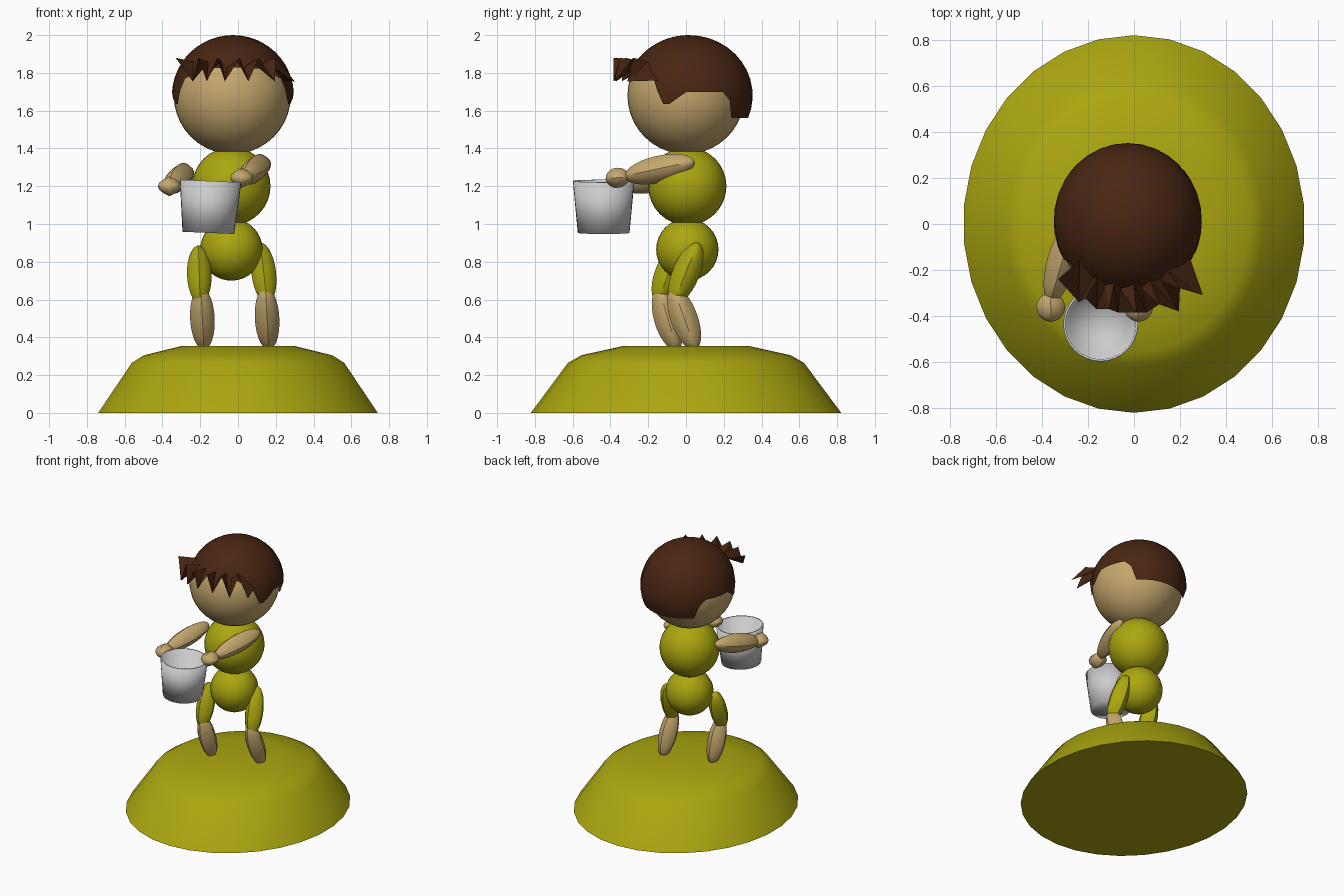
import bpy, bmesh
from math import sin, cos, pi, radians, acos, atan2, degrees
from mathutils import Vector, Matrix

if "Cube" in bpy.data.objects:
    bpy.data.objects.remove(bpy.data.objects["Cube"])


def material(name, rgb):
    m = bpy.data.materials.new(name)
    m.diffuse_color = (*rgb, 1)
    m.use_nodes = True
    m.node_tree.nodes["Principled BSDF"].inputs["Base Color"].default_value = m.diffuse_color
    return m


OLIVE = material("olive", (0.41, 0.385, 0.005))
SKIN = material("skin", (0.56, 0.39, 0.155))
HAIR = material("brown", (0.066, 0.019, 0.006))
PALE = material("pale_metal", (0.62, 0.62, 0.62))


def finish(name, bm, mat, angle, recalc=True):
    bmesh.ops.remove_doubles(bm, verts=bm.verts, dist=1e-5)
    if recalc:
        bmesh.ops.recalc_face_normals(bm, faces=bm.faces)
    me = bpy.data.meshes.new(name)
    bm.to_mesh(me)
    bm.free()
    ob = bpy.data.objects.new(name, me)
    bpy.context.collection.objects.link(ob)
    me.materials.append(mat)
    bpy.ops.object.select_all(action='DESELECT')
    ob.select_set(True)
    bpy.context.view_layer.objects.active = ob
    bpy.ops.object.shade_smooth_by_angle(angle=radians(angle))
    return ob


def lathe(name, profile, n, mat, matrix, angle=35, lens=False):
    """Sweep an (r, z) profile around the axis, with a round or a lens-shaped section."""
    bm = bmesh.new()
    rings = []
    for r, z in profile:
        if r < 1e-6:
            rings.append([bm.verts.new(matrix @ Vector((0, 0, z)))] * n)
            continue
        ring = []
        for i in range(n):
            x, y = sin(2 * pi * i / n), cos(2 * pi * i / n)
            if lens:
                x *= abs(x)
            ring.append(bm.verts.new(matrix @ Vector((r * x, r * y, z))))
        rings.append(ring)
    for a, b in zip(rings, rings[1:]):
        for i in range(n):
            j = (i + 1) % n
            face = list(dict.fromkeys((a[i], a[j], b[j], b[i])))
            if len(face) > 2:
                bm.faces.new(face)
    return finish(name, bm, mat, angle)


def arc(k):
    return [(sin(pi * i / k), -cos(pi * i / k)) for i in range(k + 1)]


def ball(name, centre, r, mat, n=32):
    return lathe(name, arc(n // 2), n, mat, Matrix.Translation(centre) @ Matrix.Scale(r, 4))


def limb(name, a, b, mat, ridge, width=0.065, depth=0.072):
    """Lens-section ellipsoid from a to b, one sharp edge facing the ridge direction."""
    a, b = Vector(a), Vector(b)
    d = (b - a).normalized()
    y = Vector(ridge)
    y = (y - d * y.dot(d)).normalized()
    rot = Matrix((y.cross(d), y, d)).transposed().to_4x4()
    size = Matrix.Diagonal((width, depth, (b - a).length / 2, 1))
    return lathe(name, arc(14), 16, mat, Matrix.Translation((a + b) / 2) @ rot @ size, 36, True)


# Oval hill
lathe("hill", [(0, 0), (1, 0), (0.76, 0.265), (0.675, 0.305), (0.4, 0.355), (0, 0.355)], 30,
      OLIVE, Matrix.Diagonal((0.744, 0.822, 1, 1)), 55)

# Body and head
ball("lower_torso", (-0.035, 0.007, 0.865), 0.165, OLIVE)
ball("upper_torso", (-0.035, 0.007, 1.2), 0.207, OLIVE)
ball("head", (-0.03, 0, 1.68), 0.31, SKIN, 40)

# Legs
FRONT, UP = (0, -1, 0), (0, 0, 1)
limb("thigh_a", (-0.21, -0.04, 0.885), (-0.2, -0.15, 0.58), OLIVE, FRONT)
limb("shin_a", (-0.197, -0.145, 0.665), (-0.18, -0.05, 0.335), SKIN, FRONT)
limb("thigh_b", (0.118, 0.065, 0.9), (0.155, -0.065, 0.58), OLIVE, FRONT)
limb("shin_b", (0.145, -0.07, 0.665), (0.163, 0.05, 0.335), SKIN, FRONT)

# Arms and hands
limb("arm_a", (-0.26, 0.02, 1.285), (-0.365, -0.34, 1.2), SKIN, UP)
limb("arm_b", (0.15, 0.045, 1.33), (0.03, -0.325, 1.25), SKIN, UP)
limb("hand_a", (-0.365, -0.3, 1.205), (-0.36, -0.425, 1.195), SKIN, UP, 0.062, 0.053)
limb("hand_b", (0.025, -0.3, 1.25), (0.015, -0.425, 1.24), SKIN, UP, 0.062, 0.053)

# Bucket
lathe("bucket", [(0, 0), (0.137, 0), (0.163, 0.275), (0.153, 0.275), (0.128, 0.012), (0, 0.012)],
      32, PALE, Matrix.Translation((-0.157, -0.436, 0.953)) @ Matrix.Rotation(radians(2.5), 4, 'Y'),
      100)

# Hairline: (angle from the front, height), shared by both sides
LINE = [(0, 1.83), (36, 1.82), (50, 1.78), (55, 1.77), (66, 1.635), (72, 1.635), (88, 1.70),
        (122, 1.70), (130, 1.655), (136, 1.56), (180, 1.56)]
HC = Vector((-0.027, 0.015, 1.68))
HR = Vector((0.323, 0.338, 0.32))


def hairline(deg):
    for (a0, z0), (a1, z1) in zip(LINE, LINE[1:]):
        if deg <= a1:
            return z0 + (z1 - z0) * (deg - a0) / (a1 - a0)
    return LINE[-1][1]


def on_cap(deg, z, t=1.0):
    a, p = radians(deg), t * acos((z - HC.z) / HR.z)
    return HC + Vector((HR.x * sin(p) * sin(a), -HR.y * sin(p) * cos(a), HR.z * cos(p)))


# Hair cap
half = [0, 12, 24, 36, 45, 50, 55, 60, 66, 72, 80, 88, 99, 110, 122, 130, 136, 147, 158, 169]
angles = half + [180] + [-a for a in reversed(half[1:])]
bm = bmesh.new()
K = 12
cols = [[bm.verts.new(on_cap(a, hairline(abs(a)), t / K)) for t in range(1, K + 1)]
        for a in angles]
top = bm.verts.new(HC + Vector((0, 0, HR.z)))
for c0, c1 in zip(cols, cols[1:] + cols[:1]):
    bm.faces.new((top, c0[0], c1[0]))
    for t in range(K - 1):
        bm.faces.new((c0[t], c0[t + 1], c1[t + 1], c1[t]))
finish("hair_cap", bm, HAIR, 40, False)

# Spiky fringe flaring away from the forehead: each lock has a raised corner and a low tip
RAISED = [(-0.33, -0.24), (-0.21, -0.325), (-0.11, -0.37), (0.01, -0.385), (0.11, -0.35),
          (0.2, -0.28)]
TIPS = [(-0.24, -0.34), (-0.165, -0.37), (-0.07, -0.385), (0.055, -0.385), (0.195, -0.38),
        (0.3, -0.31)]
bm = bmesh.new()
inner, outer = [], []
for up, tip in zip(RAISED, TIPS):
    for (x, y), z, base in ((up, 1.88, 1.86), (tip, 1.755, 1.83)):
        inner.append(bm.verts.new(on_cap(degrees(atan2(x - HC.x, -y)), base)))
        outer.append(bm.verts.new((x, y, z)))
# Last lock runs back along the temple
inner.append(bm.verts.new(on_cap(57, 1.86)))
outer.append(bm.verts.new(on_cap(60, 1.76)))
for i in range(len(outer) - 1):
    bm.faces.new((inner[i], outer[i], outer[i + 1]))
    bm.faces.new((inner[i], outer[i + 1], inner[i + 1]))
finish("hair_fringe", bm, HAIR, 20, False)
